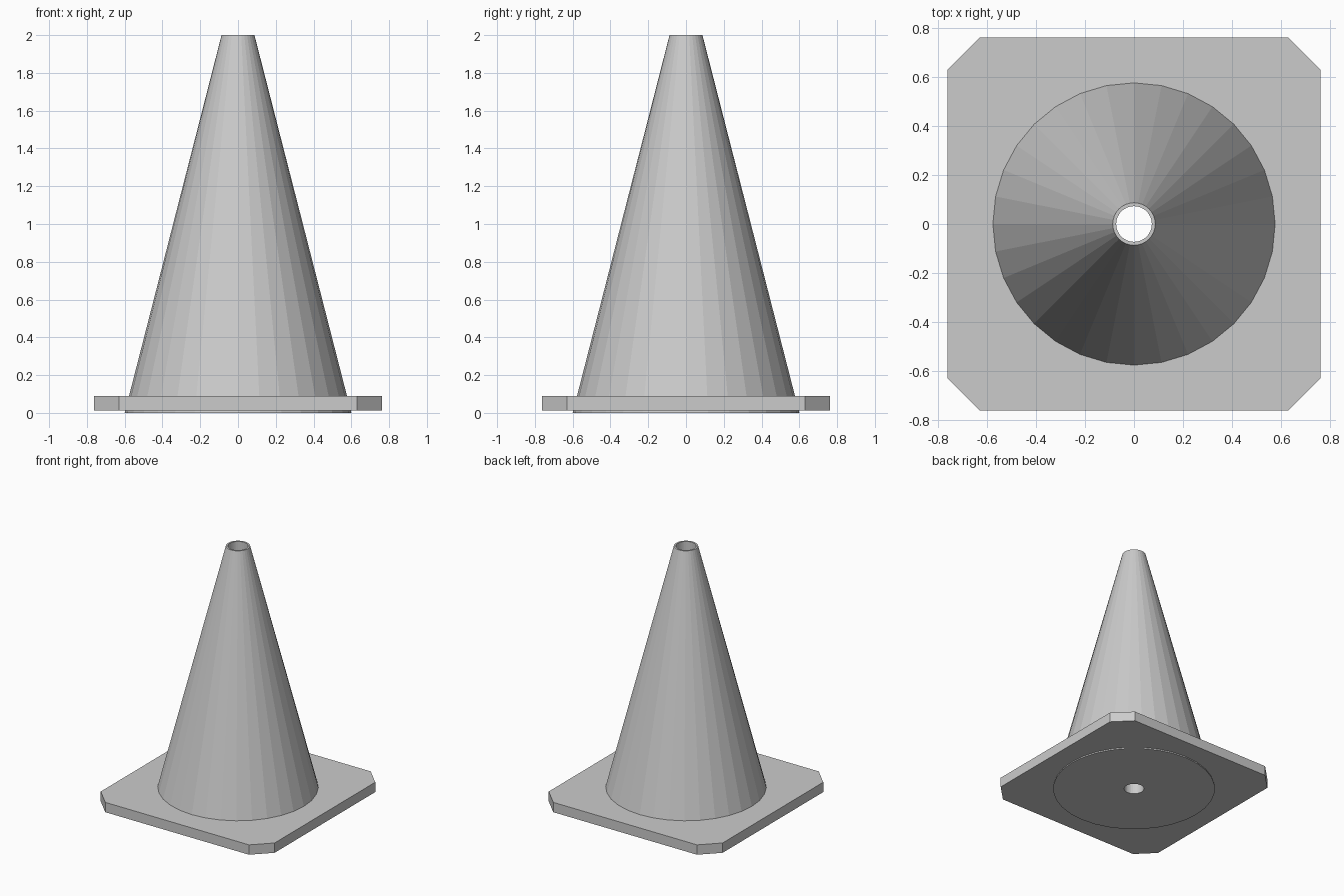
import bpy, bmesh, math

if "Cube" in bpy.data.objects:
    bpy.data.objects.remove(bpy.data.objects["Cube"])

SIDES = 32


def ring(bm, radius, z):
    return [bm.verts.new((radius * math.cos(2 * math.pi * i / SIDES),
                          radius * math.sin(2 * math.pi * i / SIDES), z))
            for i in range(SIDES)]


def finish(bm, name):
    bmesh.ops.recalc_face_normals(bm, faces=bm.faces)
    mesh = bpy.data.meshes.new(name)
    bm.to_mesh(mesh)
    bm.free()
    obj = bpy.data.objects.new(name, mesh)
    bpy.context.collection.objects.link(obj)
    return obj


# Cone body with a straight bore, as a closed revolved profile (radius, z)
bm = bmesh.new()
profile = [(0.60, 0.0), (0.087, 2.0), (0.073, 2.0), (0.073, 0.0)]
rings = [ring(bm, r, z) for r, z in profile]
for k, a in enumerate(rings):
    b = rings[(k + 1) % len(rings)]
    for i in range(SIDES):
        j = (i + 1) % SIDES
        bm.faces.new((a[i], a[j], b[j], b[i]))
finish(bm, "cone_body")

# Square base plate with cut corners, open in the middle where the cone passes
HALF, CUT, BOTTOM, TOP = 0.762, 0.63, 0.012, 0.09
bm = bmesh.new()
outer = []
for k in range(4):
    c, s = round(math.cos(k * math.pi / 2)), round(math.sin(k * math.pi / 2))
    for x, y in ((HALF, -CUT), (HALF, CUT)):
        outer.append(bm.verts.new((c * x - s * y, s * x + c * y, BOTTOM)))
for loop in (outer, ring(bm, 0.55, BOTTOM)):
    for i, v in enumerate(loop):
        bm.edges.new((v, loop[(i + 1) % len(loop)]))
bmesh.ops.triangle_fill(bm, edges=bm.edges[:], use_beauty=True)
geom = bmesh.ops.extrude_face_region(bm, geom=bm.faces[:], use_keep_orig=True)["geom"]
bmesh.ops.translate(bm, vec=(0, 0, TOP - BOTTOM),
                    verts=[g for g in geom if isinstance(g, bmesh.types.BMVert)])
finish(bm, "base_plate")
